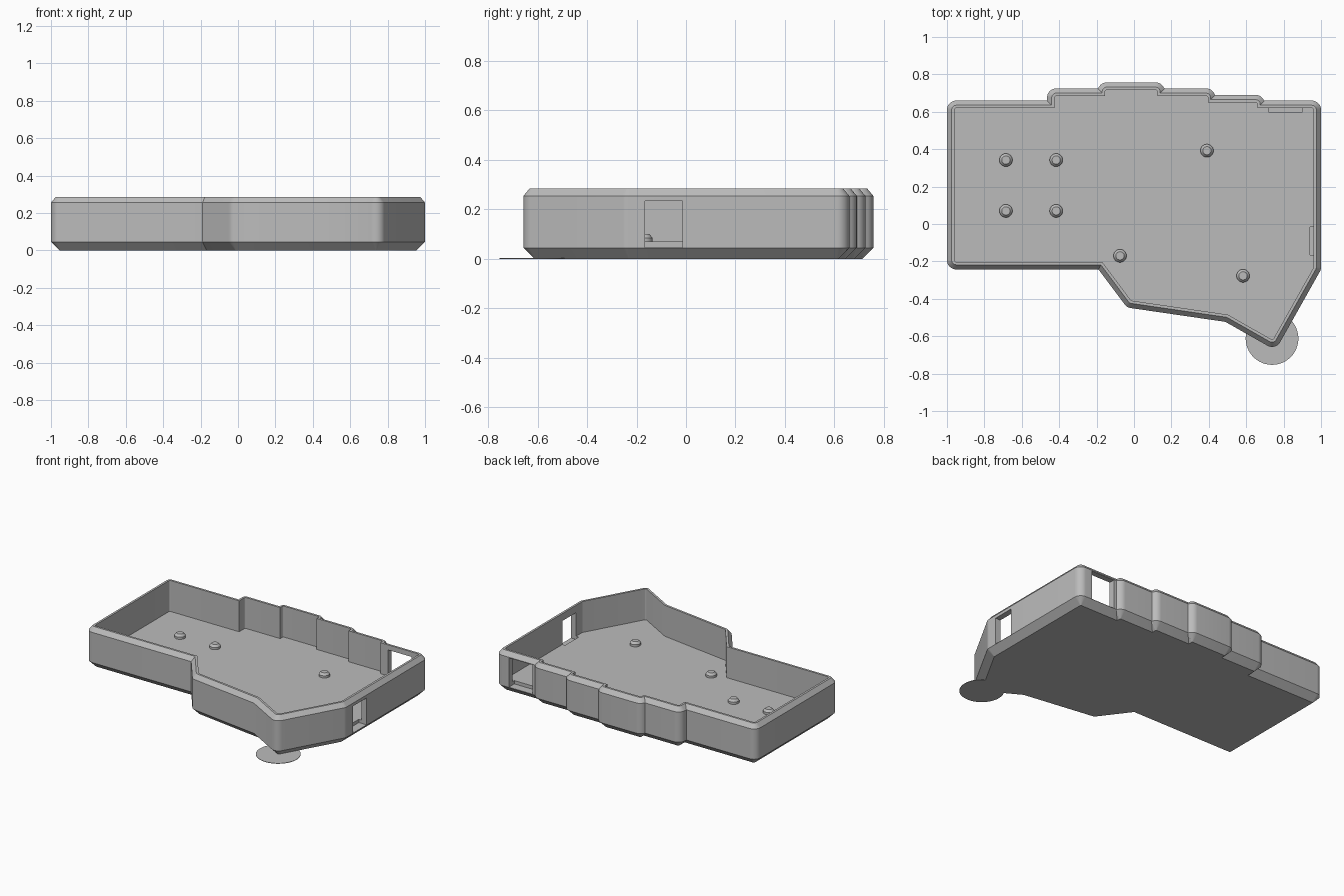
import bpy, bmesh, math
from mathutils import Vector

if "Cube" in bpy.data.objects:
    bpy.data.objects.remove(bpy.data.objects["Cube"])

grey = bpy.data.materials.new("plain_grey")
grey.use_nodes = True
COLOUR = (0.5, 0.5, 0.5, 1)
grey.diffuse_color = COLOUR
grey.node_tree.nodes["Principled BSDF"].inputs["Base Color"].default_value = COLOUR

# Core plan of the case, counter-clockwise; the walls are round offsets of it
PLAN = [Vector(p) for p in (
    (-.95, -.193), (-.165, -.193), (-.01, -.40), (.505, -.475), (.738, -.607),
    (.95, -.23), (.95, .61), (.65, .61), (.65, .64), (.385, .64), (.385, .675),
    (.115, .675), (.115, .707), (-.145, .707), (-.145, .675), (-.415, .675),
    (-.415, .61), (-.95, .61))]
COUNT = len(PLAN)
ARC = 10


def normal(i):
    """Outward normal of the edge that starts at point i."""
    e = (PLAN[(i + 1) % COUNT] - PLAN[i % COUNT]).normalized()
    return Vector((e.y, -e.x))


def convex(i):
    a, b = normal(i - 1), normal(i)
    return a.x * b.y - a.y * b.x > 0


def offset_plan(d):
    """Grow the plan by d: arcs on outer corners, mitres on inner ones."""
    pts = []
    for i, p in enumerate(PLAN):
        a, b = normal(i - 1), normal(i)
        if not convex(i):
            pts.append(p + (a + b) * d / (1 + a.dot(b)))
            continue
        turn = math.acos(max(-1, min(1, a.dot(b))))
        start = math.atan2(a.y, a.x)
        for k in range(ARC + 1):
            t = start + turn * k / ARC
            q = p + Vector((math.cos(t), math.sin(t))) * d
            # Trim the arc where the neighbouring wall swallows it
            for j, n in ((i - 1, normal(i - 2)), (i + 1, normal(i + 1))):
                if not convex(j % COUNT):
                    gap = d - (q - PLAN[j % COUNT]).dot(n)
                    if gap > 0:
                        q = q + n * gap
            pts.append(q)
    return pts


def finish(bm, name):
    bmesh.ops.remove_doubles(bm, verts=bm.verts, dist=1e-5)
    bmesh.ops.recalc_face_normals(bm, faces=bm.faces)
    mesh = bpy.data.meshes.new(name)
    bm.to_mesh(mesh)
    bm.free()
    mesh.materials.append(grey)
    obj = bpy.data.objects.new(name, mesh)
    bpy.context.collection.objects.link(obj)
    return obj


def loft(name, rings):
    """Skin a stack of equal-length rings of 3D points and cap both ends."""
    bm = bmesh.new()
    loops = [[bm.verts.new(p) for p in ring] for ring in rings]
    for lo, hi in zip(loops, loops[1:]):
        for k in range(len(lo)):
            m = (k + 1) % len(lo)
            bm.faces.new((lo[k], lo[m], hi[m], hi[k]))
    bm.faces.new(loops[0][::-1])
    bm.faces.new(loops[-1])
    return finish(bm, name)


def activate(obj):
    bpy.ops.object.select_all(action="DESELECT")
    obj.select_set(True)
    bpy.context.view_layer.objects.active = obj


def smooth(obj):
    activate(obj)
    bpy.ops.object.shade_smooth_by_angle(angle=math.radians(30))


def turned(name, x, y, profile, sides=32):
    """Round part from (radius, height) steps."""
    angles = [math.tau * k / sides for k in range(sides)]
    obj = loft(name, [[(x + r * math.cos(a), y + r * math.sin(a), z) for a in angles]
                      for r, z in profile])
    smooth(obj)


# Open tray: chamfered foot, wall, chamfered rim, inner wall and floor
SECTION = ((.005, 0), (.05, .045), (.05, .255), (.025, .285), (.01, .285), (.01, .07))
tray = loft("case_tray", [[(p.x, p.y, z) for p in offset_plan(d)] for d, z in SECTION])


def cut_window(name, low, high):
    """Cut a box-shaped opening through the tray wall."""
    bm = bmesh.new()
    bmesh.ops.create_cube(bm, size=1)
    for v in bm.verts:
        v.co = [h if c > 0 else l for c, l, h in zip(v.co, low, high)]
    cutter = finish(bm, name)
    cutter.hide_render = True
    activate(tray)
    mod = tray.modifiers.new(name, "BOOLEAN")
    mod.operation = "DIFFERENCE"
    mod.solver = "EXACT"
    mod.object = cutter
    bpy.ops.object.modifier_apply(modifier=mod.name)
    bpy.data.objects.remove(cutter)


# Connector openings in the left and back walls
cut_window("side_window_cutter", (.94, -.165, .047), (1.1, -.015, .234))
cut_window("back_window_cutter", (.72, .60, .047), (.90, .8, .25))
smooth(tray)

# Board standoffs with bevelled tops
SPOTS = [(x, y) for x in (-.685, -.416) for y in (.07, .342)]
SPOTS += [(.39, .392), (-.075, -.17), (.583, -.277)]
for x, y in SPOTS:
    turned("standoff", x, y, ((.035, .065), (.035, .085), (.022, .1)))

# Thin anchor disc under the pointed corner
turned("corner_disc", .738, -.612, ((.141, 0), (.141, .003)), 48)
